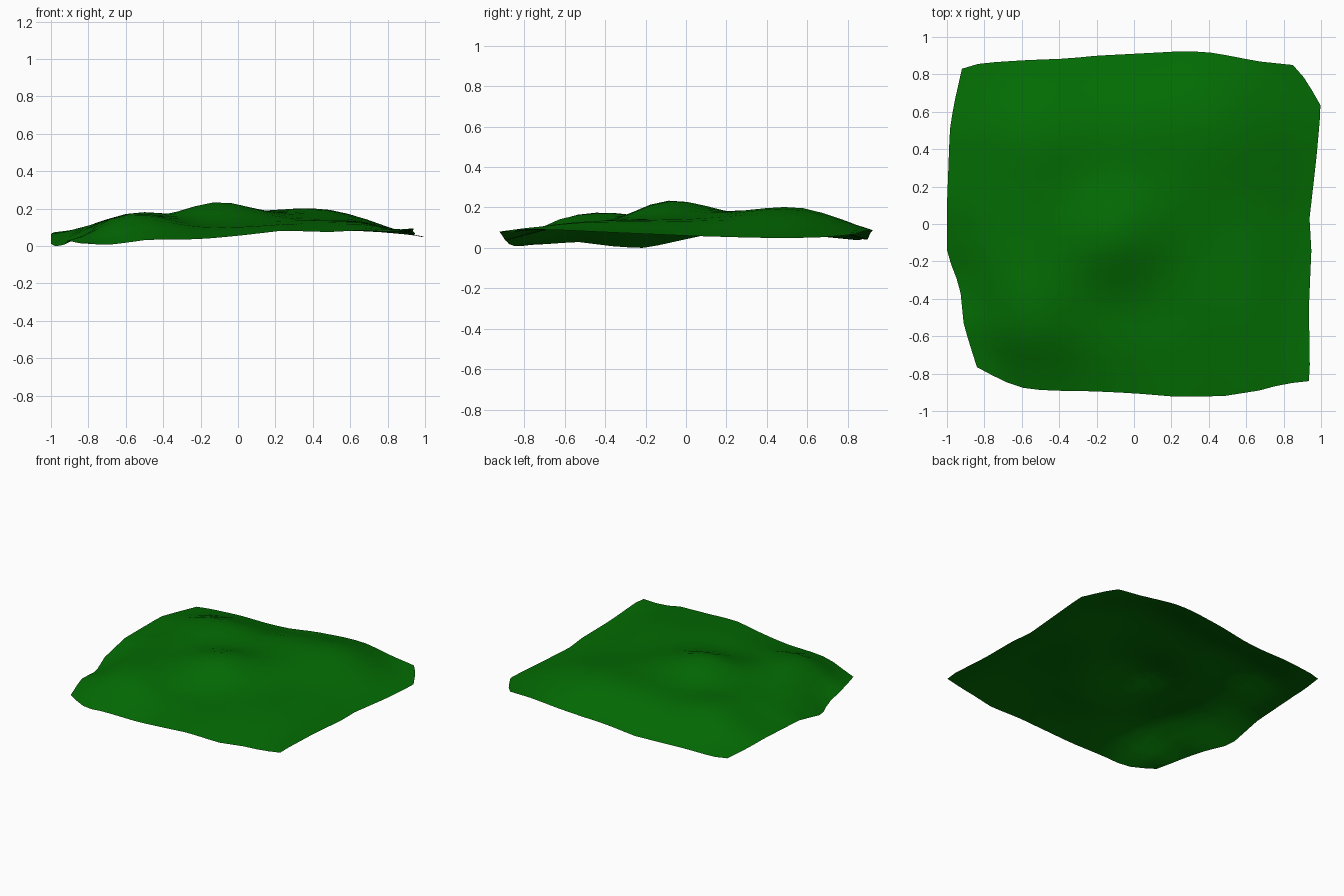
import bpy
import math

if "Cube" in bpy.data.objects:
    bpy.data.objects.remove(bpy.data.objects["Cube"])

N = 20  # grid divisions per side

# Edge outlines of the patch (x, y, z); front/back run left to right, left/right run front to back
front = [(-.84, -.765, .015), (-.7, -.84, .006), (-.6, -.875, .018), (-.48, -.89, .035), (-.2, -.895, .037),
         (0, -.905, .055), (.24, -.925, .083), (.48, -.92, .075), (.67, -.89, .085), (.8, -.855, .075),
         (.935, -.84, .09)]
back = [(-.92, .83, .04), (-.82, .86, .038), (-.6, .875, .045), (-.35, .885, .04), (-.2, .9, .043),
        (0, .91, .07), (.28, .925, .088), (.43, .915, .09), (.66, .87, .08), (.85, .85, .07)]
left = [(-.84, -.765, .015), (-.87, -.67, .02), (-.91, -.54, .03), (-.93, -.34, .005), (-.98, -.21, 0),
        (-1, -.15, .01), (-1, .1, .065), (-.985, .5, .075), (-.965, .63, .06), (-.92, .83, .04)]
right = [(.935, -.84, .09), (.94, -.75, .095), (.935, -.45, .08), (.95, -.1, .065), (.935, 0, .06),
         (.975, .35, .05), (1, .63, .05), (.92, .77, .06), (.85, .85, .07)]

# Hills, saddles and slopes: (x, y, height)
spots = [(-.12, -.09, .231), (-.57, -.5, .17), (-.08, -.38, .132), (.48, .46, .193), (-.48, .4, .182),
         (0, .48, .178), (.3, .15, .175), (-.45, -.2, .158), (.4, -.3, .14), (.45, -.65, .112),
         (0, -.65, .1), (-.3, -.68, .1), (-.62, -.74, .075), (-.77, -.25, .09), (-.7, .1, .13),
         (-.75, .6, .105), (.75, -.05, .112), (.78, .38, .105), (-.05, .73, .107), (.38, .72, .15),
         (-.4, .7, .105), (.75, -.5, .108)]
RADIUS = .21


def along(path, t):
    """Point at fraction t of the length of a polyline."""
    lens = [math.dist(a, b) for a, b in zip(path, path[1:])]
    d = t * sum(lens)
    for a, b, l in zip(path, path[1:], lens):
        if d <= l:
            return [p + (q - p) * d / l for p, q in zip(a, b)]
        d -= l
    return list(path[-1])


def patch(u, v):
    """Sheet stretched between the four edges."""
    f, b, l, r = along(front, u), along(back, u), along(left, v), along(right, v)
    return [(1 - v) * f[i] + v * b[i] + (1 - u) * l[i] + u * r[i]
            - ((1 - u) * (1 - v) * front[0][i] + u * (1 - v) * front[-1][i]
               + (1 - u) * v * back[0][i] + u * v * back[-1][i]) for i in range(3)]


def bump(x, y, s):
    return math.exp(-((x - s[0]) ** 2 + (y - s[1]) ** 2) / (2 * RADIUS ** 2))


def fade(u, v):
    return (1 - abs(2 * u - 1) ** 5) * (1 - abs(2 * v - 1) ** 5)


# Strength of each hill, refined until the surface meets the wanted heights
goals = []
for x, y, z in spots:
    u, v = (x + .95) / 1.9, (y + .89) / 1.78
    goals.append((z - patch(u, v)[2]) / fade(u, v))
amps = [0.0] * len(spots)
for _ in range(80):
    for i, s in enumerate(spots):
        amps[i] += goals[i] - sum(a * bump(s[0], s[1], q) for a, q in zip(amps, spots))

# Terrain sheet
verts, faces = [], []
for j in range(N + 1):
    for i in range(N + 1):
        u, v = i / N, j / N
        x, y, z = patch(u, v)
        z += fade(u, v) * sum(a * bump(x, y, s) for a, s in zip(amps, spots))
        verts.append((x, y, z))
for j in range(N):
    for i in range(N):
        k = j * (N + 1) + i
        faces.append((k, k + 1, k + N + 2, k + N + 1))
low = min(p[2] for p in verts)
mesh = bpy.data.meshes.new("grass_ground")
mesh.from_pydata([(x, y, z - low) for x, y, z in verts], [], faces)
mesh.polygons.foreach_set("use_smooth", [True] * len(faces))
ground = bpy.data.objects.new("grass_ground", mesh)
bpy.context.collection.objects.link(ground)

# Grass colour
mat = bpy.data.materials.new("grass")
mat.diffuse_color = (.001, .15, .001, 1)
mat.use_nodes = True
mat.node_tree.nodes["Principled BSDF"].inputs["Base Color"].default_value = mat.diffuse_color
mesh.materials.append(mat)
